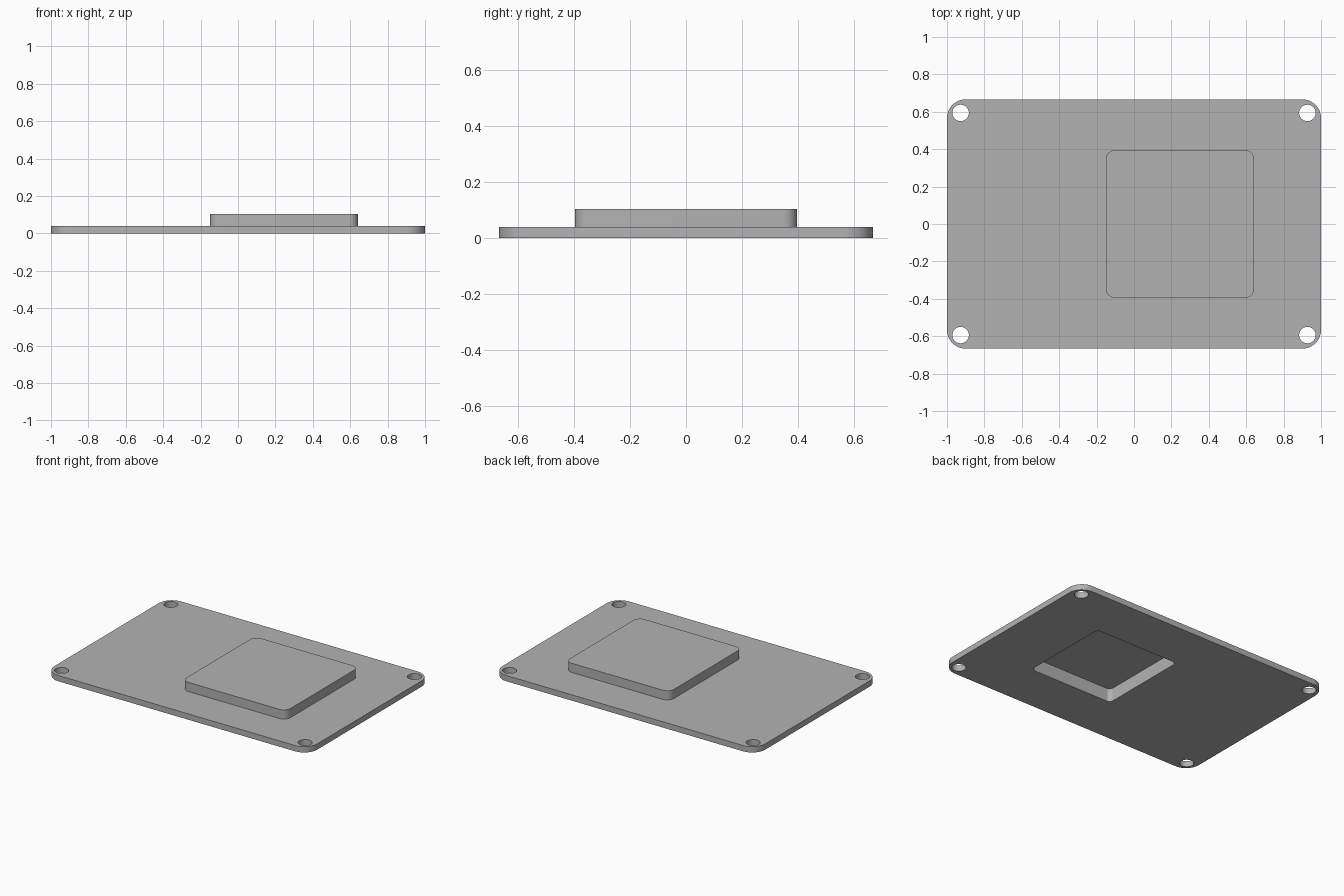
import bpy, bmesh, math

cube = bpy.data.objects.get("Cube")
if cube:
    bpy.data.objects.remove(cube, do_unlink=True)

PLATE_T, TOP, FLOOR = 0.04, 0.103, 0.091   # plate top, pad top, pocket ceiling
PAD_X = 0.246

grey = bpy.data.materials.new("plain_grey")
grey.use_nodes = True
grey.diffuse_color = (0.45, 0.45, 0.45, 1)
grey.node_tree.nodes["Principled BSDF"].inputs["Base Color"].default_value = (0.45, 0.45, 0.45, 1)


def rounded_slab(name, cx, cy, w, d, r, z0, z1, steps=10):
    """Vertical prism with a rounded rectangle outline (a circle when w = d = 2r)."""
    pts = []
    for k, (sx, sy) in enumerate([(1, 1), (-1, 1), (-1, -1), (1, -1)]):
        for i in range(steps + 1):
            a = math.pi / 2 * (k + i / steps)
            pts.append((cx + sx * (w / 2 - r) + r * math.cos(a),
                        cy + sy * (d / 2 - r) + r * math.sin(a), z0))
    bm = bmesh.new()
    face = bm.faces.new([bm.verts.new(p) for p in pts])
    up = bmesh.ops.extrude_face_region(bm, geom=[face])["geom"]
    bmesh.ops.translate(bm, vec=(0, 0, z1 - z0),
                        verts=[v for v in up if isinstance(v, bmesh.types.BMVert)])
    bmesh.ops.remove_doubles(bm, verts=bm.verts, dist=1e-5)
    bmesh.ops.recalc_face_normals(bm, faces=bm.faces)
    mesh = bpy.data.meshes.new(name)
    bm.to_mesh(mesh)
    bm.free()
    mesh.materials.append(grey)
    obj = bpy.data.objects.new(name, mesh)
    bpy.context.collection.objects.link(obj)
    return obj


def combine(target, other, operation):
    """Apply a boolean and remove the helper."""
    other.hide_render = True
    mod = target.modifiers.new(operation, 'BOOLEAN')
    mod.operation, mod.object, mod.solver = operation, other, 'EXACT'
    bpy.context.view_layer.objects.active = target
    bpy.ops.object.modifier_apply(modifier=mod.name)
    bpy.data.objects.remove(other, do_unlink=True)


# Base plate with rounded corners, joined to the raised pad
plate = rounded_slab("mounting_plate", 0, 0, 2, 1.333, 0.1, 0, PLATE_T)
pad = rounded_slab("raised_pad", PAD_X, 0, 0.792, 0.792, 0.05, PLATE_T / 2, TOP)
combine(plate, pad, 'UNION')

# Pocket hollowed into the pad from the underside
pocket = rounded_slab("pocket_cutter", PAD_X, 0, 0.64, 0.64, 0.03, -0.05, FLOOR)
combine(plate, pocket, 'DIFFERENCE')

# Screw holes at the four corners
for sx in (-1, 1):
    for sy in (-1, 1):
        hole = rounded_slab("hole_cutter", sx * 0.927, sy * 0.594, 0.088, 0.088, 0.044, -0.05, 0.1)
        combine(plate, hole, 'DIFFERENCE')

# Smooth the rounded walls, keep the rims sharp
bpy.ops.object.select_all(action='DESELECT')
plate.select_set(True)
bpy.context.view_layer.objects.active = plate
bpy.ops.object.shade_smooth_by_angle(angle=math.radians(30))
